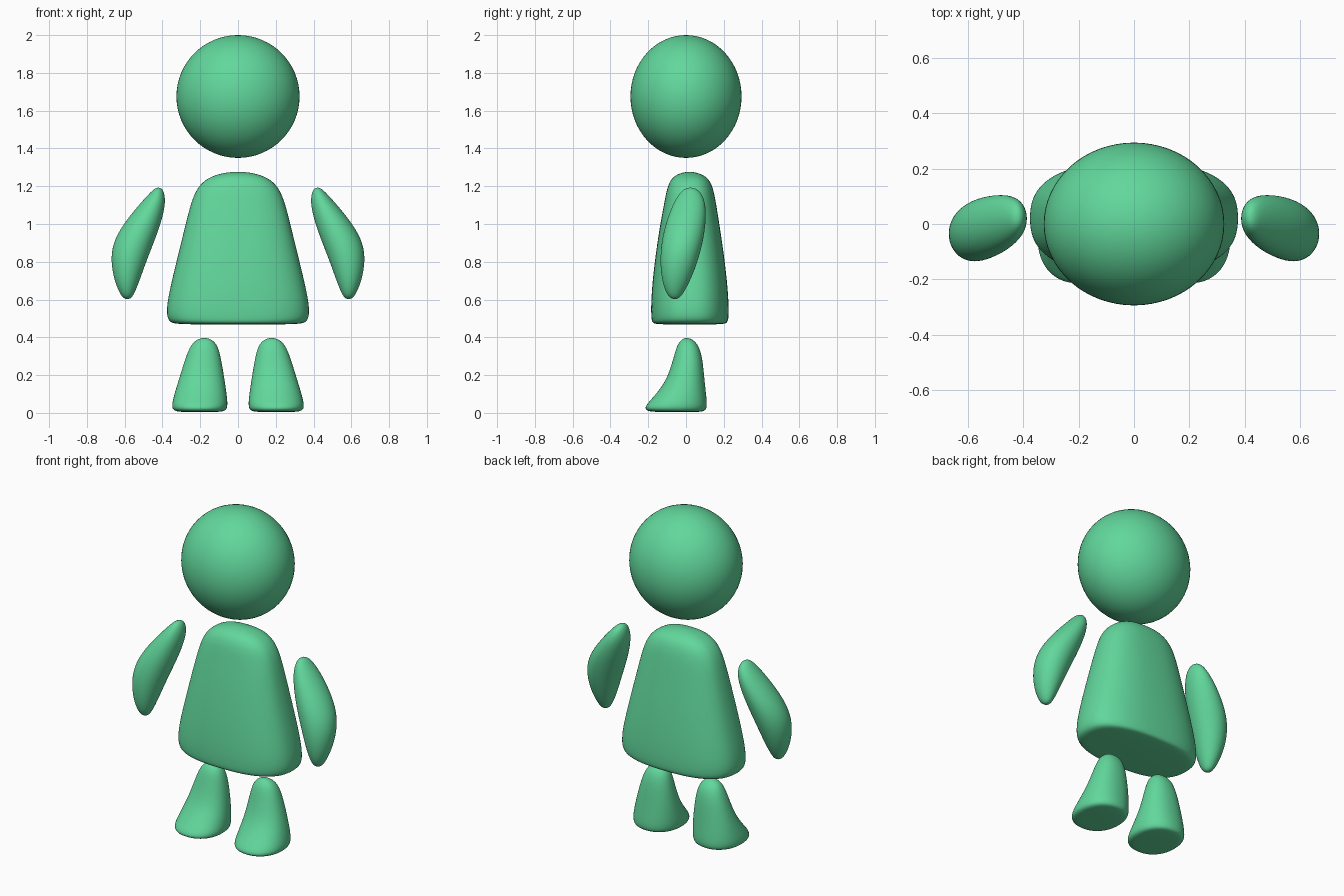
import bpy, bmesh, math

green = bpy.data.materials.new("green")
green.diffuse_color = (0.12, 0.68, 0.33, 1)
SEG = 32


def finish(obj):
    obj.data.materials.append(green)
    obj.data.polygons.foreach_set("use_smooth", [True] * len(obj.data.polygons))


def loft(name, rows, power=2.0, side=1):
    """Stack superellipse rings (z, x0, x1, y0, y1), close both ends, smooth."""
    bm = bmesh.new()
    rings = []
    for z, x0, x1, y0, y1 in rows:
        ring = []
        for i in range(SEG):
            a = 2 * math.pi * i / SEG
            c, s = math.cos(a), math.sin(a)
            x = (x0 + x1) / 2 + (x1 - x0) / 2 * math.copysign(abs(c) ** (2 / power), c)
            y = (y0 + y1) / 2 + (y1 - y0) / 2 * math.copysign(abs(s) ** (2 / power), s)
            ring.append(bm.verts.new((x * side, y, z)))
        rings.append(ring)
    for a, b in zip(rings, rings[1:]):
        for i in range(SEG):
            j = (i + 1) % SEG
            bm.faces.new((a[i], a[j], b[j], b[i]))
    for ring, row in ((rings[0], rows[0]), (rings[-1], rows[-1])):
        z, x0, x1, y0, y1 = row
        pole = bm.verts.new(((x0 + x1) / 2 * side, (y0 + y1) / 2, z))
        for i in range(SEG):
            bm.faces.new((ring[i], ring[(i + 1) % SEG], pole))
    bmesh.ops.recalc_face_normals(bm, faces=bm.faces)
    mesh = bpy.data.meshes.new(name)
    bm.to_mesh(mesh)
    bm.free()
    obj = bpy.data.objects.new(name, mesh)
    bpy.context.collection.objects.link(obj)
    finish(obj)
    sub = obj.modifiers.new("smooth", "SUBSURF")
    sub.levels = sub.render_levels = 2


# Head: slightly flattened ball
bpy.ops.mesh.primitive_uv_sphere_add(segments=64, ring_count=32, radius=1,
                                     location=(0, 0, 1.675))
head = bpy.context.object
head.name = "head"
head.scale = (0.326, 0.294, 0.325)
finish(head)

# Body: bell-shaped torso
loft("body", [(z, -w, w, y0, y1) for z, w, y0, y1 in (
    (0.467, 0.15, -0.06, 0.10),
    (0.470, 0.30, -0.15, 0.19),
    (0.474, 0.358, -0.18, 0.22),
    (0.505, 0.379, -0.185, 0.227),
    (0.58, 0.378, -0.186, 0.227),
    (0.70, 0.352, -0.178, 0.218),
    (0.85, 0.315, -0.160, 0.200),
    (1.00, 0.278, -0.137, 0.177),
    (1.12, 0.248, -0.114, 0.158),
    (1.20, 0.213, -0.099, 0.142),
    (1.248, 0.155, -0.073, 0.114),
    (1.269, 0.085, -0.033, 0.070),
    (1.276, 0.03, 0.005, 0.033))], 2.5)

ARM = ((0.603, 0.578, 0.594, -0.065, -0.052),
       (0.608, 0.566, 0.606, -0.082, -0.036),
       (0.630, 0.549, 0.625, -0.104, -0.016),
       (0.70, 0.521, 0.655, -0.128, 0.023),
       (0.80, 0.486, 0.674, -0.138, 0.062),
       (0.90, 0.446, 0.664, -0.131, 0.089),
       (1.00, 0.409, 0.608, -0.109, 0.105),
       (1.10, 0.384, 0.526, -0.072, 0.106),
       (1.16, 0.388, 0.471, -0.037, 0.085),
       (1.186, 0.402, 0.444, -0.010, 0.056),
       (1.192, 0.415, 0.428, 0.012, 0.034))

LEG = ((0.004, 0.14, 0.26, -0.11, 0.03),
       (0.006, 0.09, 0.315, -0.18, 0.08),
       (0.012, 0.064, 0.342, -0.213, 0.104),
       (0.035, 0.054, 0.352, -0.219, 0.112),
       (0.08, 0.057, 0.343, -0.176, 0.109),
       (0.15, 0.067, 0.322, -0.119, 0.101),
       (0.22, 0.078, 0.300, -0.087, 0.094),
       (0.30, 0.092, 0.275, -0.064, 0.085),
       (0.36, 0.109, 0.250, -0.047, 0.066),
       (0.388, 0.138, 0.218, -0.024, 0.036),
       (0.396, 0.165, 0.192, -0.008, 0.014))

# Mirrored arms and legs
for side, label in ((1, "left"), (-1, "right")):
    loft(label + "_arm", ARM, 2.0, side)
    loft(label + "_leg", LEG, 2.2, side)
